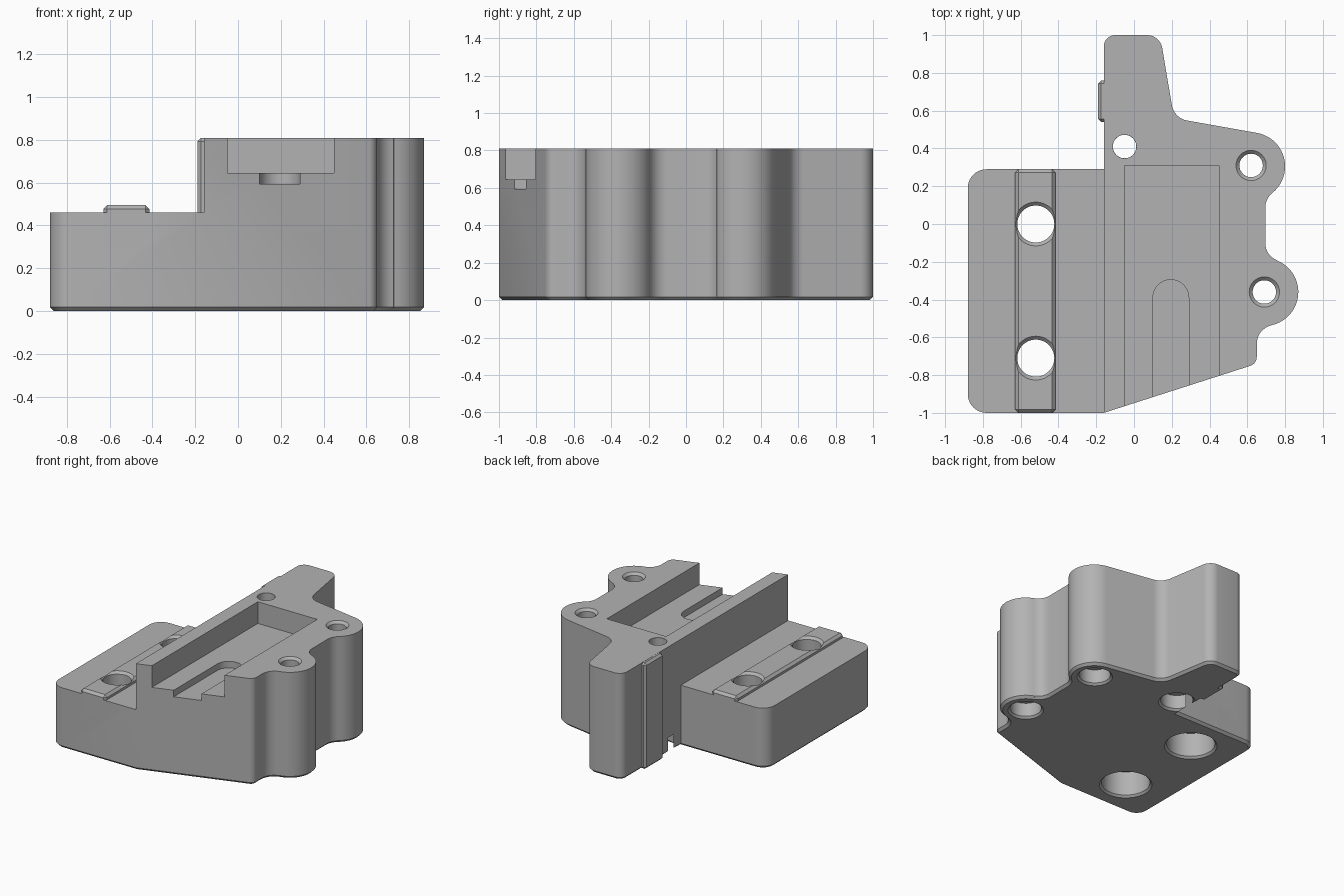
import bpy, bmesh
from math import cos, sin, pi, radians
from mathutils import Vector

cube = bpy.data.objects.get("Cube")
if cube:
    bpy.data.objects.remove(cube, do_unlink=True)

TOP, SHELF, WALL = 0.81, 0.46, -0.16

grey = bpy.data.materials.new("plain grey")
grey.use_nodes = True
colour = (0.45, 0.45, 0.45, 1)
grey.diffuse_color = colour
grey.node_tree.nodes["Principled BSDF"].inputs["Base Color"].default_value = colour


def arc(x, y, r, start, end, steps=14):
    """Points on an arc, angles in degrees."""
    angles = [radians(start + (end - start) * i / steps) for i in range(steps + 1)]
    return [(x + r * cos(a), y + r * sin(a)) for a in angles]


def fillet(before, corner, after, r, steps=8):
    """Round one corner of a path, convex or concave."""
    p = Vector(corner)
    u = (Vector(before) - p).normalized()
    v = (Vector(after) - p).normalized()
    half = u.angle(v) / 2
    centre = p + (u + v).normalized() * (r / sin(half))
    a = p + u * (r / (sin(half) / cos(half))) - centre
    b = p + v * (r / (sin(half) / cos(half))) - centre
    sweep = a.angle_signed(b)
    pts = []
    for i in range(steps + 1):
        t = -sweep * i / steps
        pts.append((centre.x + a.x * cos(t) - a.y * sin(t),
                    centre.y + a.x * sin(t) + a.y * cos(t)))
    return pts


def finish(name, bm):
    bmesh.ops.recalc_face_normals(bm, faces=bm.faces)
    mesh = bpy.data.meshes.new(name)
    bm.to_mesh(mesh)
    bm.free()
    mesh.materials.append(grey)
    obj = bpy.data.objects.new(name, mesh)
    bpy.context.collection.objects.link(obj)
    return obj


def prism(name, outline, z0, z1, chamfer=0):
    bm = bmesh.new()
    base = bm.faces.new([bm.verts.new((x, y, z0)) for x, y in outline])
    rim = list(base.edges)
    new = bmesh.ops.extrude_face_region(bm, geom=[base], use_keep_orig=True)["geom"]
    for v in new:
        if isinstance(v, bmesh.types.BMVert):
            v.co.z = z1
    if chamfer:
        bmesh.ops.bevel(bm, geom=rim, offset=chamfer, segments=1, affect="EDGES")
    return finish(name, bm)


def box(name, x0, x1, y0, y1, z0, z1, chamfer=0):
    bm = bmesh.new()
    bmesh.ops.create_cube(bm, size=1)
    for v in bm.verts:
        v.co = (x1 if v.co.x > 0 else x0, y1 if v.co.y > 0 else y0, z1 if v.co.z > 0 else z0)
    if chamfer:
        bmesh.ops.bevel(bm, geom=list(bm.edges), offset=chamfer, segments=1, affect="EDGES")
    return finish(name, bm)


def bore(x, y, r, head, depth, top, flare):
    """Stepped hole cutter: wide recess below, narrow hole, flared mouth."""
    rings = [(head + 0.025, -0.01), (head, 0.015), (head, depth), (r, depth),
             (r, top - flare), (r + flare, top), (r + flare, top + 0.1)]
    bm = bmesh.new()
    loops = [[bm.verts.new((px, py, z)) for px, py in arc(x, y, q, 0, 360, 48)[:-1]]
             for q, z in rings]
    for low, high in zip(loops, loops[1:]):
        for i in range(len(low)):
            j = (i + 1) % len(low)
            bm.faces.new((low[i], low[j], high[j], high[i]))
    bm.faces.new(loops[0])
    bm.faces.new(loops[-1])
    return finish("bore_cutter", bm)


def combine(obj, other, operation):
    other.hide_render = True
    mod = obj.modifiers.new(operation, "BOOLEAN")
    mod.operation, mod.solver, mod.object = operation, "EXACT", other
    bpy.context.view_layer.objects.active = obj
    bpy.ops.object.modifier_apply(modifier=mod.name)
    bpy.data.objects.remove(other, do_unlink=True)


# Outline of the block, anticlockwise from the front left corner
outline = arc(-0.78, -0.9, 0.1, 180, 270, 10)
outline.append((WALL, -1))
outline += fillet((WALL, -1), (0.65, -0.74), (0.65, -0.6), 0.05)
outline += arc(0.75, -0.634, 0.1, 180, 102.4, 8)       # front lobe
outline += arc(0.69, -0.36, 0.18, -77.6, 68, 20)
outline += arc(0.795, -0.1, 0.1, 248, 180, 8)
outline += arc(0.795, 0.086, 0.1, 180, 128.7, 8)       # rear lobe
outline += arc(0.62, 0.305, 0.18, -51.3, 80, 20)
neck, tip = (0.212, 0.56), (0.138, 1)
outline += fillet(outline[-1], neck, tip, 0.1)
outline += fillet(neck, tip, (WALL, 1), 0.08)
outline += fillet(tip, (WALL, 1), (WALL, 0), 0.06)
outline.append((WALL, 0.29))
outline += arc(-0.78, 0.19, 0.1, 90, 180, 10)

body = prism("mount_block", outline, 0, TOP, 0.018)

# Lower shelf, open pocket and round-ended slot
combine(body, box("shelf_cutter", -1.1, WALL, -1.2, 0.4, SHELF, 1), "DIFFERENCE")
combine(body, box("pocket_cutter", -0.05, 0.45, -1.2, 0.31, 0.645, 1), "DIFFERENCE")
slot = arc(0.195, -0.39, 0.095, 0, 180, 20) + [(0.1, -1.2), (0.29, -1.2)]
combine(body, prism("slot_cutter", slot, 0.595, 0.9), "DIFFERENCE")

# Locating ribs on the shelf and on the rear wall
combine(body, box("shelf_rib", -0.63, -0.415, -1, 0.29, 0.3, 0.495, 0.018), "UNION")
combine(body, box("wall_rib", -0.19, -0.1, 0.54, 0.76, 0.001, TOP - 0.001, 0.016), "UNION")

# Screw holes
for y in (0, -0.71):
    combine(body, bore(-0.52, y, 0.098, 0.17, 0.2, 0.495, 0.018), "DIFFERENCE")
for x, y in ((0.62, 0.31), (0.69, -0.36)):
    combine(body, bore(x, y, 0.062, 0.11, 0.12, TOP, 0.018), "DIFFERENCE")
combine(body, bore(-0.05, 0.41, 0.062, 0.115, 0.12, TOP, 0.0005), "DIFFERENCE")

bpy.ops.object.select_all(action="DESELECT")
body.select_set(True)
bpy.context.view_layer.objects.active = body
bpy.ops.object.shade_smooth_by_angle(angle=radians(28))
